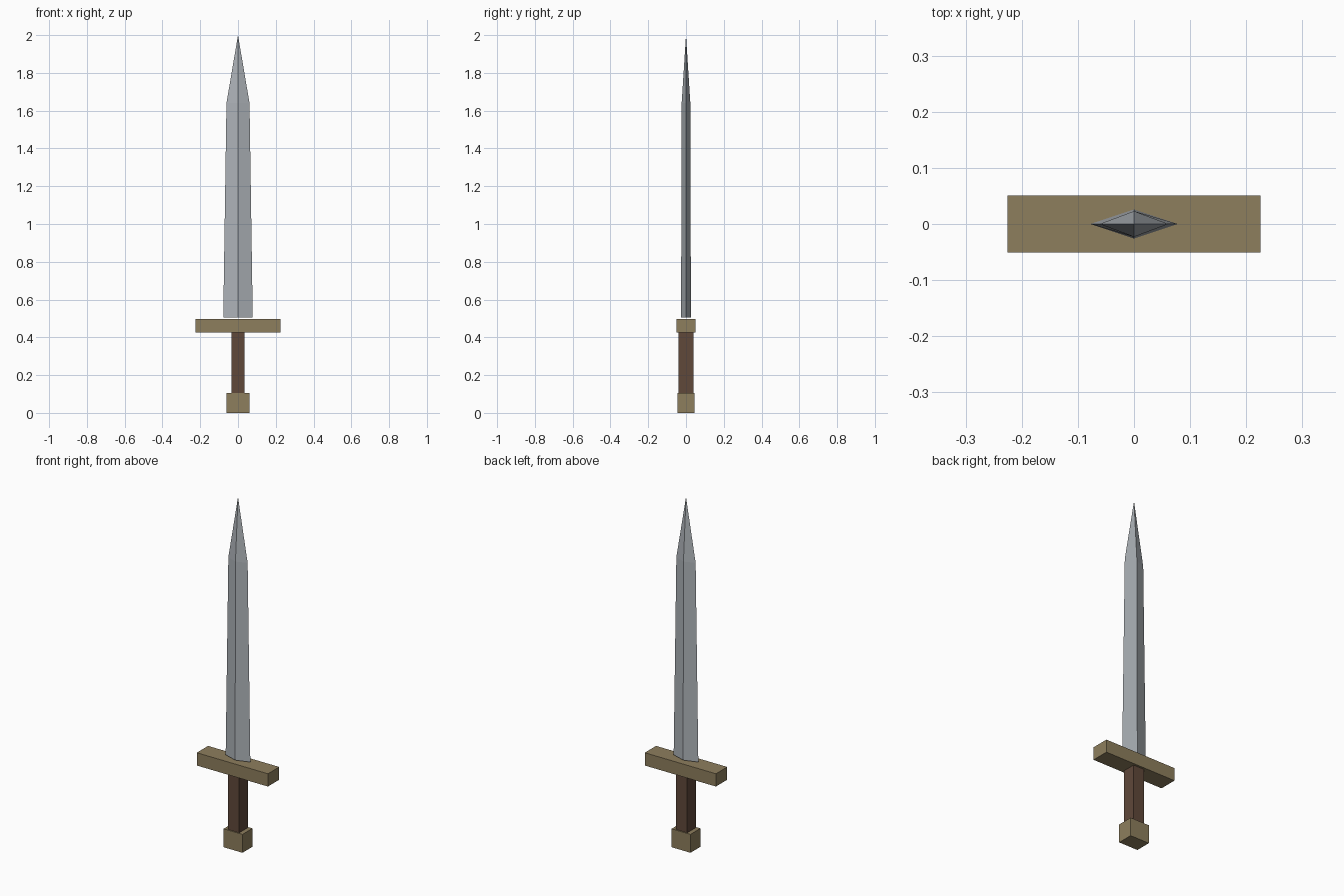
import bpy, bmesh

if "Cube" in bpy.data.objects:
    bpy.data.objects.remove(bpy.data.objects["Cube"])


def material(name, rgb):
    mat = bpy.data.materials.new(name)
    mat.diffuse_color = (*rgb, 1)
    mat.use_nodes = True
    mat.node_tree.nodes["Principled BSDF"].inputs["Base Color"].default_value = mat.diffuse_color
    return mat


def add_object(name, bm, mat):
    bmesh.ops.recalc_face_normals(bm, faces=bm.faces)
    mesh = bpy.data.meshes.new(name)
    bm.to_mesh(mesh)
    bm.free()
    mesh.materials.append(mat)
    obj = bpy.data.objects.new(name, mesh)
    bpy.context.collection.objects.link(obj)
    return obj


def box(name, half_x, half_y, z0, z1, mat):
    bm = bmesh.new()
    bmesh.ops.create_cube(bm, size=2)
    for v in bm.verts:
        v.co.x *= half_x
        v.co.y *= half_y
        v.co.z = z0 if v.co.z < 0 else z1
    return add_object(name, bm, mat)


brass = material("brass", (0.27, 0.21, 0.11))
leather = material("leather", (0.115, 0.065, 0.042))
steel = material("steel", (0.42, 0.45, 0.48))

# Hilt
box("pommel", 0.06, 0.045, 0.0, 0.105, brass)
box("grip", 0.035, 0.039, 0.105, 0.425, leather)
box("crossguard", 0.225, 0.051, 0.425, 0.498, brass)

# Blade: diamond section, slight taper, then a point
bm = bmesh.new()
rings = []
for hx, hy, z in [(0.078, 0.026, 0.506), (0.061, 0.023, 1.64)]:
    rings.append([bm.verts.new(p) for p in
                  ((hx, 0, z), (0, hy, z), (-hx, 0, z), (0, -hy, z))])
tip = bm.verts.new((0, 0, 2.0))
low, high = rings
bm.faces.new(low[::-1])
for i in range(4):
    j = (i + 1) % 4
    bm.faces.new((low[i], low[j], high[j], high[i]))
    bm.faces.new((high[i], high[j], tip))
add_object("blade", bm, steel)
